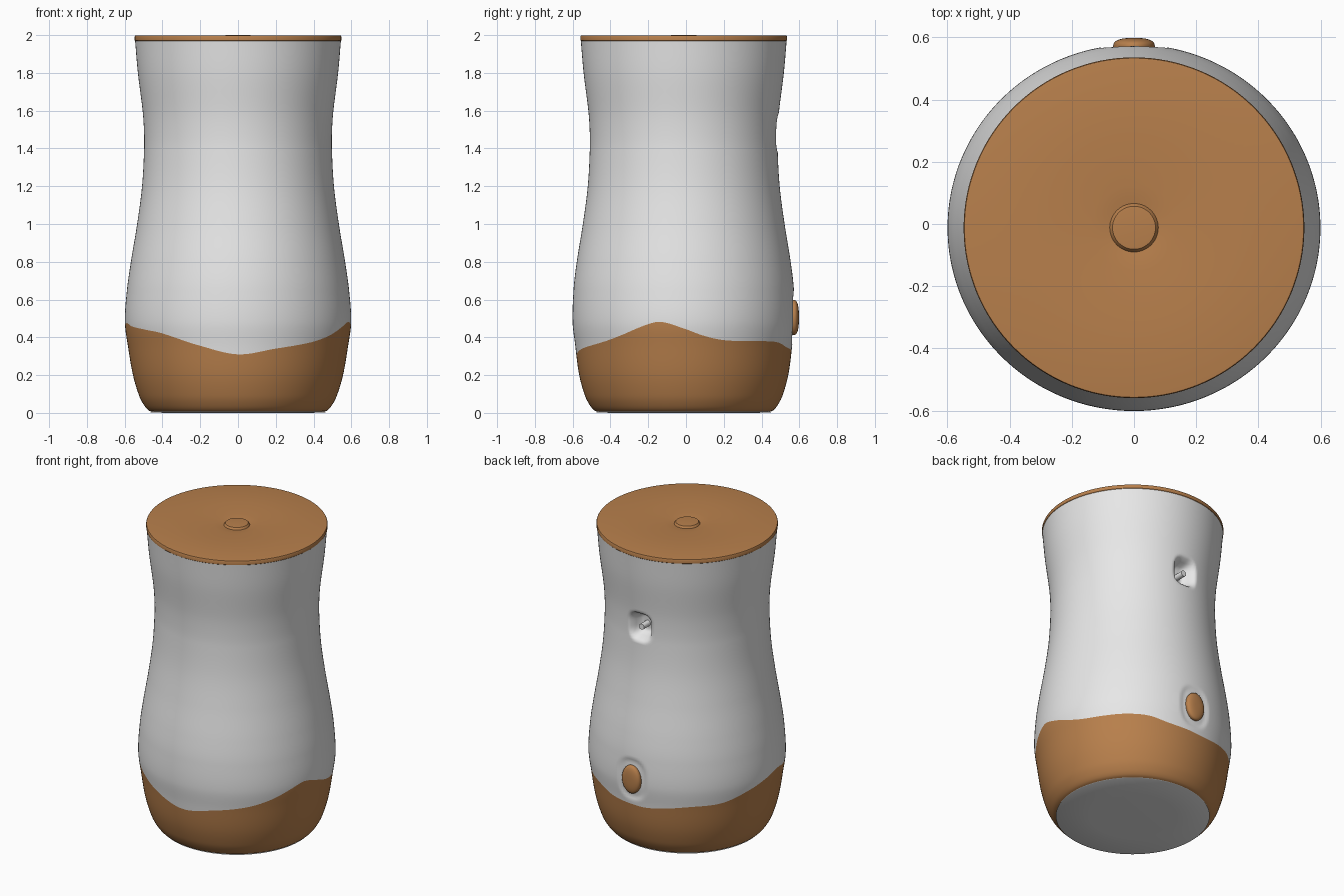
import bpy, bmesh, math
from mathutils import Vector

if "Cube" in bpy.data.objects:
    bpy.data.objects.remove(bpy.data.objects["Cube"])

CY = -0.012          # the round body sits slightly forward of the back button
SEG, LOW, UP = 240, 30, 120


def material(name, rgb):
    m = bpy.data.materials.new(name)
    m.diffuse_color = (*rgb, 1)
    m.use_nodes = True
    m.node_tree.nodes["Principled BSDF"].inputs["Base Color"].default_value = m.diffuse_color
    return m


WHITE = material("soft white", (0.8, 0.8, 0.8))
BROWN = material("wood brown", (0.48, 0.215, 0.072))

# (height, radius) of the waisted body
PROFILE = [(0.004, 0.45), (0.012, 0.472), (0.04, 0.497), (0.09, 0.523), (0.2, 0.556),
           (0.35, 0.582), (0.48, 0.599), (0.65, 0.588), (0.8, 0.567), (1.0, 0.534),
           (1.2, 0.508), (1.4, 0.497), (1.5, 0.498), (1.6, 0.505), (1.8, 0.53), (1.972, 0.545)]
# (degrees from the front towards +x, height) of the wavy colour border
BORDER = [(-20, .355), (0, .31), (20, .34), (42, .375), (55, .41), (70, .465), (78, .482),
          (90, .447), (100, .41), (110, .387), (122, .38), (136, .38), (150, .373), (163, .345),
          (180, .333), (190, .332), (216, .365), (236, .376), (253, .42), (270, .46), (281, .475),
          (290, .458), (305, .44), (318, .42), (340, .355), (360, .31), (380, .34)]


def curve(pts, x):
    """Smooth interpolation through a table of points."""
    x = min(max(x, pts[0][0]), pts[-1][0])
    i = next(k for k in range(len(pts) - 1) if x <= pts[k + 1][0])

    def slope(k):
        a, b = pts[max(k - 1, 0)], pts[min(k + 1, len(pts) - 1)]
        return (b[1] - a[1]) / (b[0] - a[0])
    (x0, y0), (x1, y1) = pts[i], pts[i + 1]
    h = x1 - x0
    t = (x - x0) / h
    return ((2*t**3 - 3*t*t + 1) * y0 + (t**3 - 2*t*t + t) * h * slope(i)
            + (3*t*t - 2*t**3) * y1 + (t**3 - t*t) * h * slope(i + 1))


def dent(x, z, cz, hw, hh, depth, soft, power):
    """Depth of a rounded-rectangle recess centred on the back."""
    d = (abs(x / hw) ** power + abs((z - cz) / hh) ** power) ** (1 / power)
    t = min(max((1 - d) / soft, 0), 1)
    return depth * t * t * (3 - 2 * t)


def finish(bm, name, mats, angle=40):
    bmesh.ops.recalc_face_normals(bm, faces=bm.faces[:])
    me = bpy.data.meshes.new(name)
    bm.to_mesh(me)
    bm.free()
    for m in mats:
        me.materials.append(m)
    ob = bpy.data.objects.new(name, me)
    bpy.context.collection.objects.link(ob)
    bpy.ops.object.select_all(action='DESELECT')
    ob.select_set(True)
    bpy.context.view_layer.objects.active = ob
    bpy.ops.object.shade_smooth_by_angle(angle=math.radians(angle))
    return ob


def lathe(name, pts, mat, seg=128, angle=30):
    """Solid of revolution; first and last points lie on the axis."""
    bm = bmesh.new()
    rings = []
    for r, z in pts:
        n = 1 if r == 0 else seg
        rings.append([bm.verts.new((r * math.cos(2*math.pi*i/seg),
                                    CY + r * math.sin(2*math.pi*i/seg), z)) for i in range(n)])
    for a, b in zip(rings, rings[1:]):
        for i in range(seg):
            j = (i + 1) % seg
            if len(a) == 1:
                bm.faces.new((a[0], b[i], b[j]))
            elif len(b) == 1:
                bm.faces.new((a[i], a[j], b[0]))
            else:
                bm.faces.new((a[i], a[j], b[j], b[i]))
    return finish(bm, name, [mat], angle)


# Body: rows follow the wavy border so the two colours meet in a clean line
bm = bmesh.new()
cols = []
for i in range(SEG):
    deg = 360 * i / SEG
    a = math.radians(deg)
    zb = curve(BORDER, deg)
    zs = [0.004 + (zb - 0.004) * (k / LOW) ** 1.6 for k in range(LOW)]
    zs += [zb + (1.972 - zb) * k / UP for k in range(UP + 1)]
    col = []
    for z in zs:
        r = curve(PROFILE, z)
        # the belly is a little flatter front to back
        squash = 1 - 0.018 * math.exp(-((z - 0.45) / 0.22) ** 2)
        if math.cos(a) < 0:
            x = r * math.sin(a)
            r -= dent(x, z, 1.485, 0.087, 0.1, 0.085, 0.5, 3.2)    # socket pocket
            r -= dent(x, z, 0.505, 0.11, 0.145, 0.009, 0.2, 2.5)   # button recess
        col.append(bm.verts.new((r * math.sin(a), CY - r * squash * math.cos(a), z)))
    cols.append(col)
for i in range(SEG):
    p, q = cols[i], cols[(i + 1) % SEG]
    for k in range(LOW + UP):
        f = bm.faces.new((p[k], q[k], q[k + 1], p[k + 1]))
        f.material_index = 1 if k < LOW else 0
finish(bm, "body", [WHITE, BROWN], 50)

# Lid with a small raised centre button
lathe("lid", [(0, 1.968), (0.543, 1.968), (0.547, 1.972), (0.5475, 1.992), (0.545, 1.997),
              (0.54, 1.998), (0.3, 1.996), (0.14, 1.993), (0.1, 1.989), (0.078, 1.986),
              (0.074, 1.993), (0.069, 1.999), (0.06, 2.0), (0, 2.0)], BROWN, angle=40)

# Underside plate
lathe("base_plate", [(0, 0.008), (0.452, 0.008), (0.464, 0.003), (0.46, 0.001), (0.25, 0.0), (0, 0.0)], WHITE)

# Oval button on the back
bm = bmesh.new()
bmesh.ops.create_uvsphere(bm, u_segments=48, v_segments=24, radius=1)
for v in bm.verts:
    rho = math.hypot(v.co.x, v.co.y)
    s = max(rho, 1e-9)
    rr = rho ** 0.8
    depth = math.copysign(abs(v.co.z) ** 0.75, v.co.z)
    v.co = Vector((0.067 * rr * v.co.x / s, 0.57 + 0.028 * depth, 0.505 + 0.093 * rr * v.co.y / s))
finish(bm, "back_button", [BROWN], 60)

# Contact pin inside the socket pocket
bm = bmesh.new()
bmesh.ops.create_cone(bm, cap_ends=True, segments=24, radius1=0.019, radius2=0.019, depth=0.08)
for v in bm.verts:
    v.co = Vector((v.co.x, 0.428 + v.co.z, 1.48 + v.co.y))
finish(bm, "socket_pin", [WHITE])
